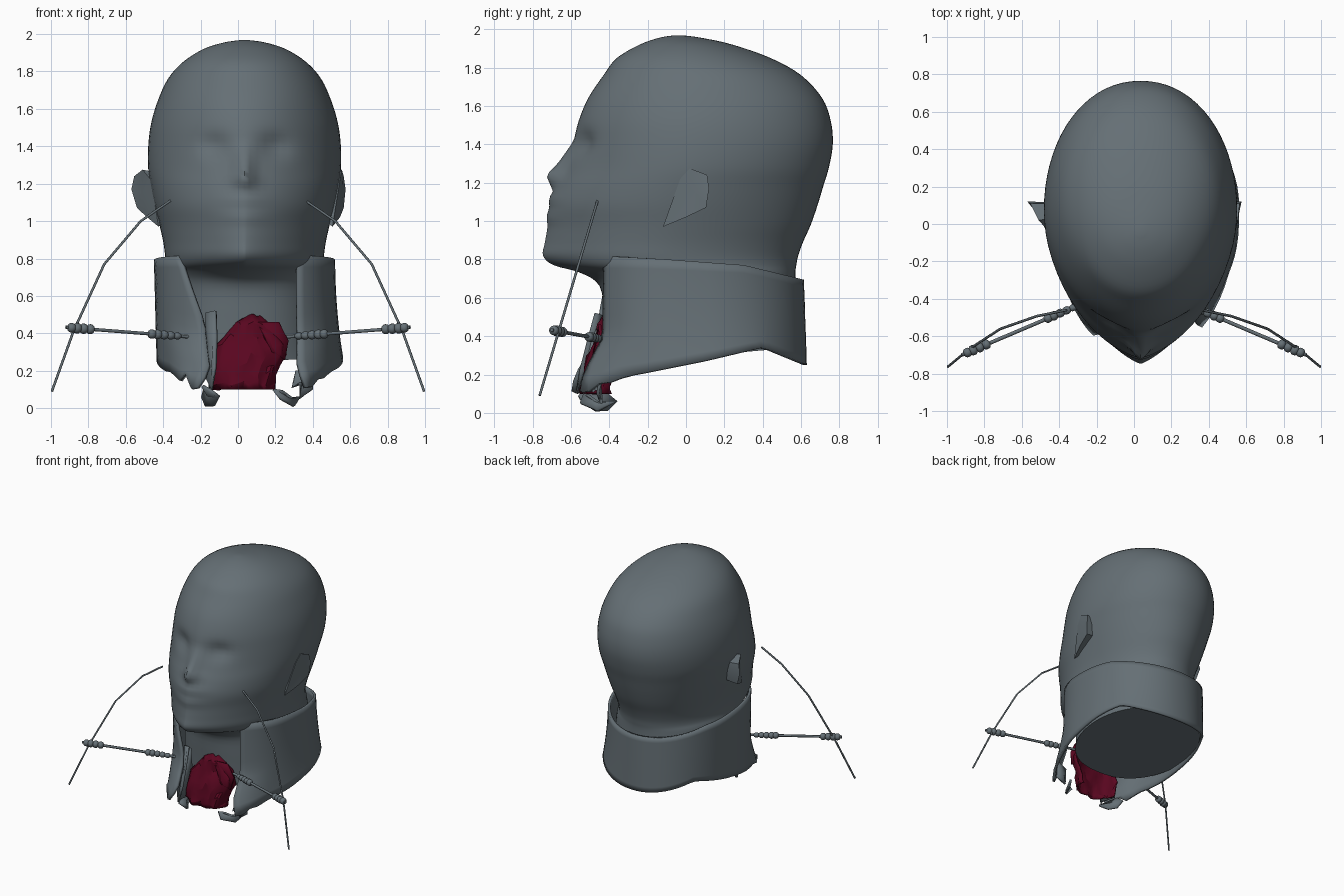
import bpy, bmesh, math, random
from mathutils import Vector, noise

if "Cube" in bpy.data.objects:
    bpy.data.objects.remove(bpy.data.objects["Cube"])

random.seed(4)
CX = 0.035


def material(name, col):
    m = bpy.data.materials.new(name)
    m.diffuse_color = (*col, 1)
    m.use_nodes = True
    m.node_tree.nodes["Principled BSDF"].inputs["Base Color"].default_value = m.diffuse_color
    return m


GREY = material("slate_grey", (0.13, 0.16, 0.178))
RED = material("dark_red", (0.10, 0.002, 0.014))


def finish(name, bm, mat=GREY, angle=40, thick=0):
    bmesh.ops.recalc_face_normals(bm, faces=bm.faces)
    me = bpy.data.meshes.new(name)
    bm.to_mesh(me)
    bm.free()
    ob = bpy.data.objects.new(name, me)
    bpy.context.collection.objects.link(ob)
    me.materials.append(mat)
    if thick:
        s = ob.modifiers.new("thickness", 'SOLIDIFY')
        s.thickness, s.offset = thick, 0
    bpy.ops.object.select_all(action='DESELECT')
    ob.select_set(True)
    bpy.context.view_layer.objects.active = ob
    bpy.ops.object.shade_smooth_by_angle(angle=math.radians(angle))


def skin(bm, rows, closed):
    """Join rows of points with quads; returns vertex rows."""
    vs = [[bm.verts.new(p) for p in r] for r in rows]
    n = len(vs[0])
    for a, b in zip(vs, vs[1:]):
        for i in range(n if closed else n - 1):
            j = (i + 1) % n
            bm.faces.new((a[i], a[j], b[j], b[i]))
    return vs


def catmull(rows, steps):
    out = []
    for i in range(len(rows) - 1):
        p = [rows[max(0, min(len(rows) - 1, i + k))] for k in (-1, 0, 1, 2)]
        for s in range(steps):
            t = s / steps
            out.append([0.5 * (2 * b + (c - a) * t + (2 * a - 5 * b + 4 * c - d) * t * t
                               + (3 * b - a - 3 * c + d) * t ** 3) for a, b, c, d in zip(*p)])
    return out + [list(rows[-1])]


def lerp(table, x):
    if x <= table[0][0]:
        return table[0][1]
    for (a, u), (b, v) in zip(table, table[1:]):
        if x <= b:
            return u + (v - u) * (x - a) / (b - a)
    return table[-1][1]


def power(v, e):
    return math.copysign(abs(v) ** e, v)


def bump(d, w):
    return math.exp(-(d / w) ** 2)


# Head and neck: sections of (z, front y, back y, half width, front pointedness)
SECTIONS = [
    (1.968, -.06, -.02, .02, 1), (1.955, -.14, .08, .11, 1), (1.92, -.24, .24, .22, 1),
    (1.85, -.36, .44, .33, 1), (1.76, -.43, .60, .41, 1), (1.64, -.51, .71, .465, 1.05),
    (1.52, -.56, .755, .50, 1.1), (1.40, -.59, .765, .515, 1.15), (1.28, -.625, .745, .515, 1.2),
    (1.18, -.675, .715, .50, 1.25), (1.08, -.71, .685, .48, 1.3), (.98, -.72, .65, .455, 1.4),
    (.89, -.735, .61, .435, 1.5), (.82, -.745, .585, .425, 1.6), (.77, -.69, .575, .42, 1.5),
    (.73, -.55, .57, .42, 1.15), (.66, -.45, .57, .42, .9), (.50, -.425, .575, .43, .85),
    (.36, -.41, .58, .445, .85), (.29, -.40, .58, .465, .85)]
rows = []
for z, yf, yb, hw, e in catmull(SECTIONS, 4):
    ring, ym = [], (yf + yb) / 2
    for k in range(72):
        a = 2 * math.pi * k / 72
        c, s = math.cos(a), math.sin(a)
        x = hw * power(c, e if s < 0 else 0.95)
        y = ym + (yb - yf) / 2 * s
        zz = z + 0.09 * y * max(0, min(1, (0.5 - z) / 0.15))
        if s < 0:
            wide = 0.055 if z < 1.24 else 0.045
            y -= 0.085 * bump(x, wide) * lerp([(1.15, 0), (1.24, 1), (1.3, .6), (1.42, 0)], z)
            y += 0.04 * bump(abs(x) - 0.16, 0.08) * bump(z - 1.40, 0.065)
            y -= 0.014 * bump(x, 0.12) * (bump(z - 1.12, 0.03) + 0.7 * bump(z - 1.02, 0.03))
        ring.append((CX + x, y, zz))
    rows.append(ring)
bm = bmesh.new()
vs = skin(bm, rows, True)
bm.faces.new(vs[0])
mid = bm.verts.new((CX, 0.0, 0.29))
for i in range(72):
    bm.faces.new((vs[-1][i], vs[-1][(i + 1) % 72], mid))
finish("head_and_neck", bm, angle=60)

# Ears: wedges flaring out from the head, the left one more than the right
RIM = [(-.03, 1.22), (.02, 1.275), (.11, 1.24), (.12, 1.17), (.105, 1.07), (0, 1.02), (-.12, .97)]
FLARE = {-1: [.50, .545, .59, .605, .575, .52, .46], 1: [.51, .52, .53, .54, .53, .51, .47]}
for side, name in ((-1, "left_ear"), (1, "right_ear")):
    bm = bmesh.new()
    outer = [(CX + side * f, y, z) for (y, z), f in zip(RIM, FLARE[side])]
    inner = [(CX + side * .44, y * .8 + .02, 1.14 + (z - 1.14) * .85) for y, z in RIM]
    o, i = skin(bm, [outer, inner], True)
    bm.faces.new(i)
    bowl = bm.verts.new((CX + side * (.55 if side < 0 else .525), .05, 1.15))
    for k in range(len(o)):
        bm.faces.new((o[k], o[(k + 1) % len(o)], bowl))
    finish(name, bm)

# Collar: open band with torn front edges and a sloping hem
TOP = [(-.46, .82), (-.1, .80), (.3, .77), (.62, .69)]
HEM = [(-.48, .08), (-.3, .19), (.1, .27), (.4, .34), (.62, .25)]
rows = []
for r in range(12):
    v = r / 11
    right = lerp([(0, .52), (.6, .50), (.85, .48), (1, .56)], v)
    left = lerp([(0, .70), (.5, .36), (.85, .30), (1, .45)], v)
    row = []
    for k in range(57):
        a = right + (2 * math.pi - left - right) * k / 56
        s, c = math.sin(a), math.cos(a)
        front = max(0, c - 0.5)
        x = CX + .475 * power(s, .75 if c > 0 else .75 + .2 * min(1, -4 * c))
        x += (x - CX) * (.09 * v * v if s > 0 else -.03 * v)
        x -= (x - CX) * .03 * (1 - v) * max(0, -c)
        y = .08 - (.56 if c > 0 else .525 + .015 * v) * power(c, .75 if c > 0 else .95)
        z = lerp(TOP, y) + (lerp(HEM, y) - lerp(TOP, y)) * v
        if v == 1:
            z += random.uniform(-.03, .05) * min(1, 4 * front)
        y -= .95 * front * max(0, v - .6)
        row.append((x, y, z))
    rows.append(row)
bm = bmesh.new()
skin(bm, rows, False)
finish("collar", bm, thick=.02)

# Wound: lumpy bulging shape with a ragged top
rows = []
for z, x0, x1, depth in [(.48, .02, .11, .045), (.44, -.03, .17, .06), (.38, -.07, .22, .085),
                         (.33, -.12, .25, .10), (.28, -.13, .25, .115), (.23, -.14, .22, .13),
                         (.18, -.14, .20, .14), (.13, -.14, .19, .15), (.10, -.13, .19, .14)]:
    row = []
    for k in range(25):
        a = math.pi * k / 24
        p = Vector(((x0 + x1) / 2 - (x1 - x0) / 2 * power(math.cos(a), .8),
                    -.39 - depth * power(math.sin(a), .7), z))
        n = noise.noise(p * 22)
        row.append(p + Vector((n * .018, noise.noise(p * 17) * .03, n * .03 if z > .1 else 0)))
    rows.append(row)
bm = bmesh.new()
skin(bm, rows, False)
finish("wound", bm, RED, angle=25, thick=.012)


# Torn scraps around the wound
def scrap(name, pts, mat=GREY, thick=.016):
    bm = bmesh.new()
    c = bm.verts.new(sum((Vector(p) for p in pts), Vector()) / len(pts) + Vector((0, .012, 0)))
    ring = [bm.verts.new(p) for p in pts]
    for i in range(len(ring)):
        bm.faces.new((ring[i], ring[(i + 1) % len(ring)], c))
    finish(name, bm, mat, angle=25, thick=thick)


scrap("left_torn_strip", [(-.17, -.44, .51), (-.12, -.47, .52), (-.115, -.51, .38), (-.12, -.55, .22),
                          (-.14, -.57, .10), (-.18, -.52, .18), (-.165, -.45, .35)])
scrap("left_inner_flap", [(-.12, -.44, .50), (-.13, -.53, .3), (-.14, -.57, .12), (-.15, -.42, .1),
                          (-.14, -.40, .3)])
scrap("left_hanging_lobe", [(-.19, -.50, .12), (-.14, -.56, .09), (-.10, -.54, .06), (-.13, -.47, .01),
                            (-.17, -.41, .01), (-.19, -.36, .06), (-.18, -.41, .10)])
scrap("right_hanging_lobe", [(.19, -.53, .10), (.23, -.55, .05), (.30, -.46, .01), (.33, -.37, .06),
                             (.29, -.45, .05), (.24, -.51, .09)])
scrap("right_torn_edge", [(.33, -.44, .05), (.40, -.46, .10), (.40, -.44, .22), (.31, -.46, .20),
                          (.29, -.49, .11), (.33, -.47, .13)])
scrap("upper_red_scrap", [(.10, -.45, .46), (.22, -.45, .46), (.27, -.44, .36), (.25, -.45, .26),
                          (.18, -.48, .30)], RED)


# Side wires and beaded struts, mirrored left and right
def tube(name, pts, radius):
    cu = bpy.data.curves.new(name, 'CURVE')
    cu.dimensions = '3D'
    cu.bevel_depth, cu.bevel_resolution, cu.use_fill_caps = radius, 1, True
    sp = cu.splines.new('POLY')
    sp.points.add(len(pts) - 1)
    for q, p in zip(sp.points, pts):
        q.co = (*p, 1)
    ob = bpy.data.objects.new(name, cu)
    bpy.context.collection.objects.link(ob)
    cu.materials.append(GREY)
    bpy.ops.object.select_all(action='DESELECT')
    ob.select_set(True)
    bpy.context.view_layer.objects.active = ob
    bpy.ops.object.convert(target='MESH')


for side, name in ((-1, "left"), (1, "right")):
    path = [(.36, 1.11), (.52, 1.0), (.715, .77), (.88, .41), (.995, .09)]
    tube(name + "_wire", [(side * x, -.46 - (1.11 - z) * .297, z) for x, z in path], .007)
    a, b = Vector((side * .25, -.415, .38)), Vector((side * .92, -.70, .432))
    tube(name + "_strut", [a, b], .010)
    turn = (b - a).to_track_quat('Z', 'Y').to_matrix().to_4x4()
    bm = bmesh.new()
    for x, r in [(.325, .019), (.36, .022), (.395, .024), (.43, .026), (.46, .025),
                 (.79, .027), (.825, .028), (.86, .029), (.89, .026)]:
        t = (x - .25) / .67
        new = bmesh.ops.create_uvsphere(bm, u_segments=14, v_segments=8, radius=1)["verts"]
        for v in new:
            v.co = a.lerp(b, t) + turn @ Vector((v.co.x * r, v.co.y * r, power(v.co.z, .8) * .023))
    finish(name + "_strut_beads", bm)
